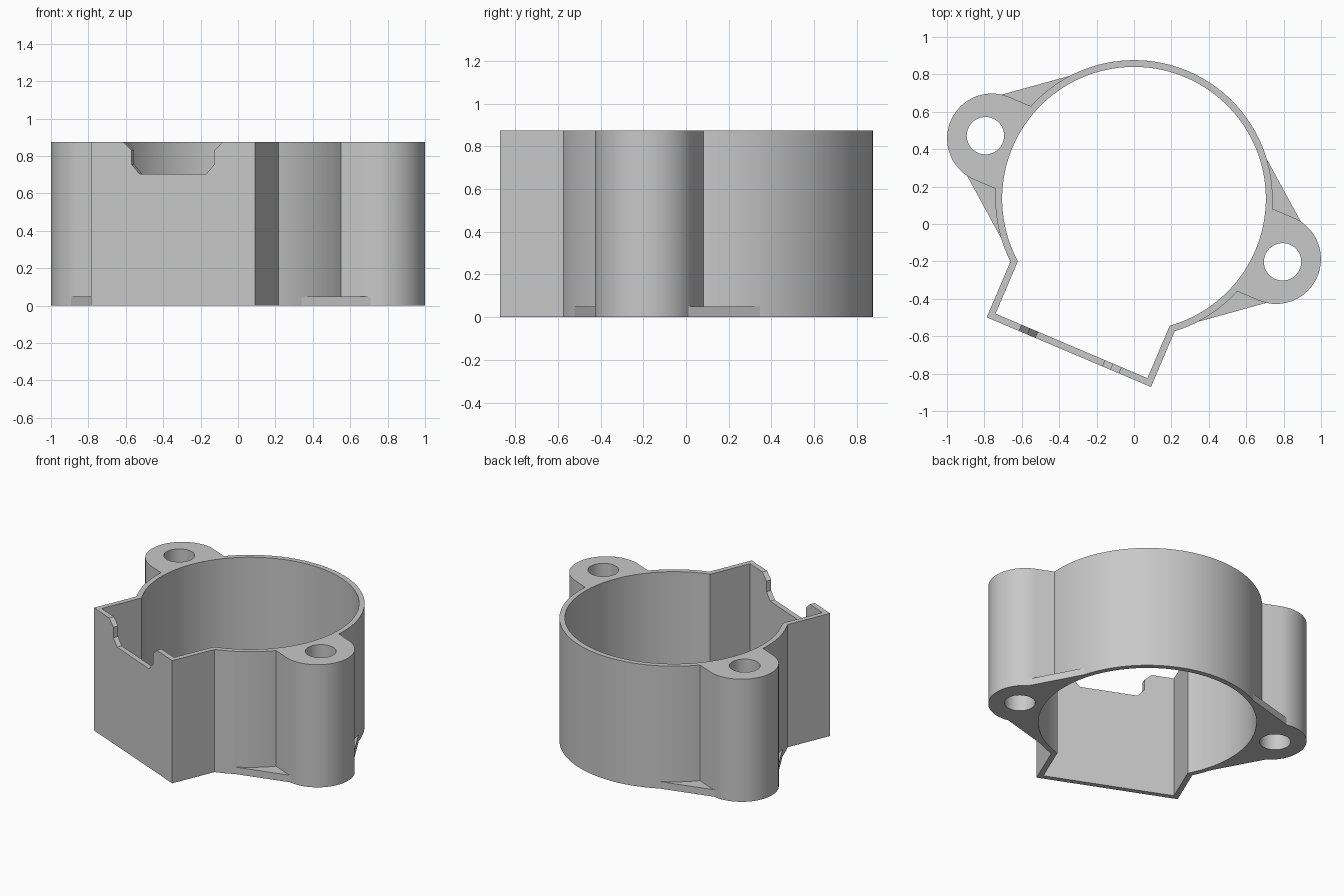
import bpy, bmesh
from math import radians, degrees, cos, sin, asin, acos, sqrt
from mathutils import Matrix

cube = bpy.data.objects.get("Cube")
if cube:
    bpy.data.objects.remove(cube, do_unlink=True)

# Main dimensions, in a frame centred on the ring with the lugs along x
HEIGHT = 0.875
WALL = 0.036
R_OUT = 0.741
R_IN = R_OUT - WALL
LUG_X, LUG_R = 0.825, 0.24
HOLE_X, HOLE_R = 0.863, 0.1
BOX_X, BOX_Y = 0.477, -0.891
PLATE = 0.05
PLACE = Matrix.Translation((0, 0.135, 0)) @ Matrix.Rotation(radians(-23), 4, 'Z')

grey = bpy.data.materials.new("plain grey")
grey.use_nodes = True
grey.diffuse_color = (0.58, 0.58, 0.58, 1)
grey.node_tree.nodes["Principled BSDF"].inputs["Base Color"].default_value = grey.diffuse_color


def arc(r, start, end, cx=0.0, steps=48):
    """Points along an arc, angles in degrees."""
    angles = [radians(start + (end - start) * i / steps) for i in range(steps + 1)]
    return [(cx + r * cos(a), r * sin(a)) for a in angles]


def prism(name, outlines, depth, matrix=Matrix()):
    """Extrude flat outlines (later ones are holes) from z = 0 to depth."""
    curve = bpy.data.curves.new(name, 'CURVE')
    curve.dimensions = '2D'
    curve.fill_mode = 'BOTH'
    curve.extrude = depth / 2
    for points in outlines:
        spline = curve.splines.new('POLY')
        spline.points.add(len(points) - 1)
        for p, (x, y) in zip(spline.points, points):
            p.co = (x, y, 0, 1)
        spline.use_cyclic_u = True
    temp = bpy.data.objects.new(name + " outline", curve)
    bpy.context.collection.objects.link(temp)
    graph = bpy.context.evaluated_depsgraph_get()
    mesh = bpy.data.meshes.new_from_object(temp.evaluated_get(graph))
    bpy.data.objects.remove(temp, do_unlink=True)
    bpy.data.curves.remove(curve)

    mesh.transform(PLACE @ matrix @ Matrix.Translation((0, 0, depth / 2)))
    bm = bmesh.new()
    bm.from_mesh(mesh)
    bmesh.ops.remove_doubles(bm, verts=bm.verts, dist=0.0001)
    bmesh.ops.recalc_face_normals(bm, faces=bm.faces)
    bm.to_mesh(mesh)
    bm.free()
    mesh.name = name
    mesh.materials.clear()
    mesh.materials.append(grey)
    obj = bpy.data.objects.new(name, mesh)
    bpy.context.collection.objects.link(obj)
    bpy.ops.object.select_all(action='DESELECT')
    obj.select_set(True)
    bpy.context.view_layer.objects.active = obj
    bpy.ops.object.shade_smooth_by_angle(angle=radians(30))
    return obj


# Ring wall with two lugs and the box side walls, open at the front
neck = degrees(asin(LUG_R / R_OUT))
out_gap = degrees(acos(BOX_X / R_OUT))
in_gap = degrees(acos((BOX_X - WALL) / R_IN))
back_y = BOX_Y + WALL
body = [(BOX_X, back_y)]
body += arc(R_OUT, -out_gap, -neck, steps=16)
body += arc(LUG_R, -90, 90, LUG_X)
body += arc(R_OUT, neck, 180 - neck, steps=64)
body += arc(LUG_R, 90, 270, -LUG_X)
body += arc(R_OUT, 180 + neck, 180 + out_gap, steps=16)
body += [(-BOX_X, back_y), (WALL - BOX_X, back_y)]
body += arc(R_IN, 180 + in_gap, -in_gap, steps=112)
body += [(BOX_X - WALL, back_y)]
holes = [arc(HOLE_R, 0, 360, side * HOLE_X)[:-1] for side in (1, -1)]
prism("housing_body", [body] + holes, HEIGHT)

# Front panel with a chamfered notch in its top edge
half_notch = [(0.29, HEIGHT), (0.24, 0.83), (0.24, 0.755), (0.195, 0.705)]
panel = [(-BOX_X, 0), (BOX_X, 0), (BOX_X, HEIGHT)] + half_notch
panel += [(-x, z) for x, z in reversed(half_notch)] + [(-BOX_X, HEIGHT)]
upright = Matrix.Translation((0, back_y, 0)) @ Matrix.Rotation(radians(90), 4, 'X')
prism("front_panel", [panel], WALL, upright)

# Thin gusset plates on both flanks of each lug, following the ring
tip = degrees(acos(0.558 / R_OUT))
gusset = [(LUG_X + 0.045, LUG_R - 0.005)] + arc(R_OUT - 0.004, tip, neck, steps=12)
for sx, side in ((1, "left"), (-1, "right")):
    for sy, end in ((1, "back"), (-1, "front")):
        prism(f"{side}_{end}_gusset", [[(sx * x, sy * y) for x, y in gusset]], PLATE)
